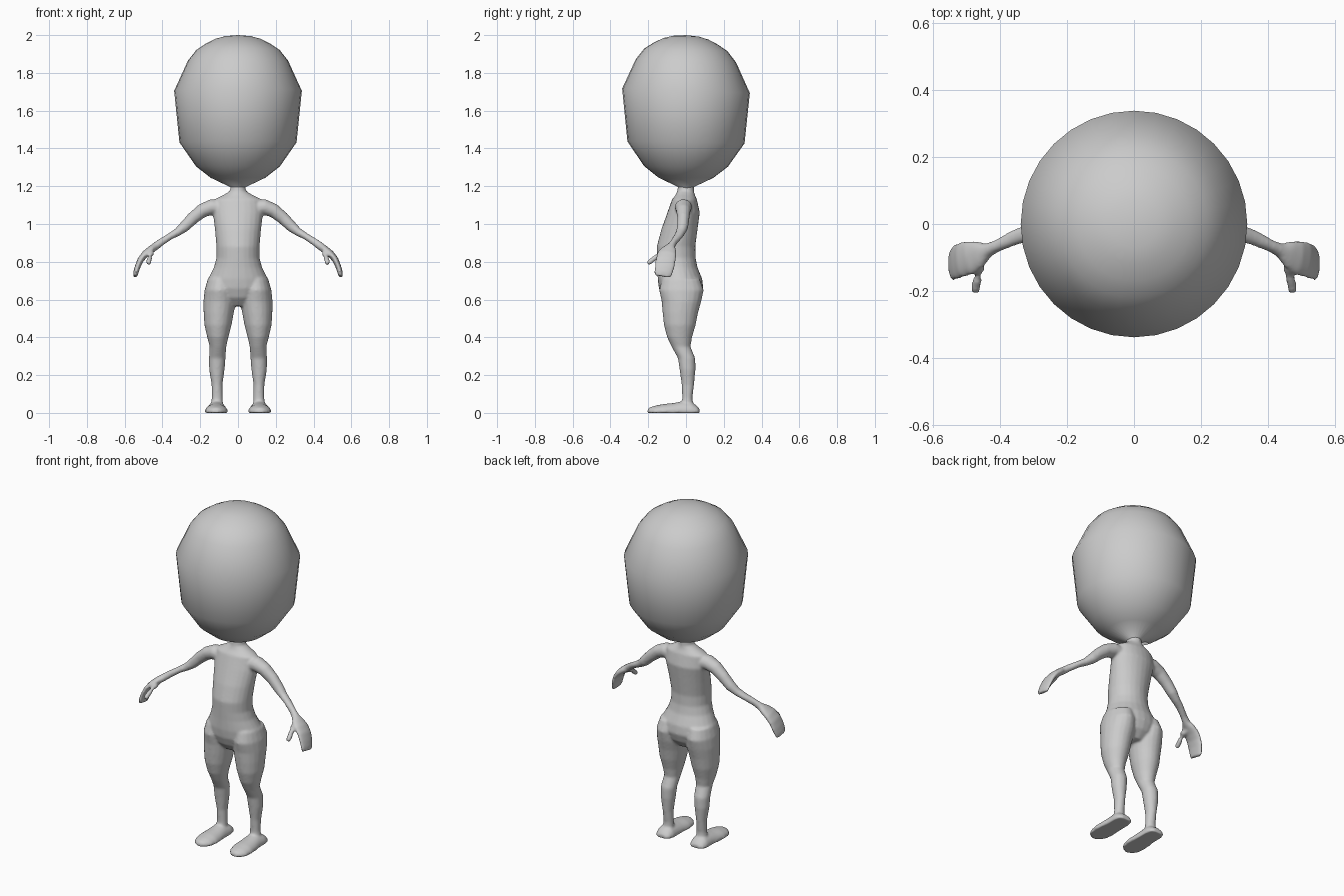
import bpy, bmesh, math
from mathutils import Vector

skin = bpy.data.materials.new("light_grey")
skin.diffuse_color = (0.6, 0.6, 0.6, 1)


def loft(bm, rings, mode="path", sides=20, floor=None):
    """Skin ellipses (x, y, z, half width, half depth).
    flat: rings in XY.  upright: rings in XZ.  path: rings across the path,
    half width running along Y and half depth across the thickness."""
    loops = []
    pts = [Vector(r[:3]) for r in rings]
    for i, (x, y, z, a, b) in enumerate(rings):
        if mode == "flat":
            u, v = Vector((1, 0, 0)), Vector((0, 1, 0))
        elif mode == "upright":
            u, v = Vector((1, 0, 0)), Vector((0, 0, 1))
        else:
            t = (pts[min(i + 1, len(pts) - 1)] - pts[max(i - 1, 0)]).normalized()
            ref = Vector((0, 1, 0)) if abs(t.y) < 0.8 else Vector((1, 0, 0))
            u = (ref - t * ref.dot(t)).normalized()
            v = t.cross(u)
        loop = []
        for k in range(sides):
            ang = 2 * math.pi * k / sides
            p = pts[i] + u * a * math.cos(ang) + v * b * math.sin(ang)
            if floor is not None:
                p.z = max(p.z, floor)
            loop.append(bm.verts.new(p))
        loops.append(loop)
    faces = [bm.faces.new(loops[0][::-1]), bm.faces.new(loops[-1])]
    for l0, l1 in zip(loops, loops[1:]):
        for k in range(sides):
            n = (k + 1) % sides
            faces.append(bm.faces.new((l0[k], l0[n], l1[n], l1[k])))
    bmesh.ops.recalc_face_normals(bm, faces=faces)


def make_object(name, bm):
    mesh = bpy.data.meshes.new(name)
    bm.to_mesh(mesh)
    bm.free()
    obj = bpy.data.objects.new(name, mesh)
    bpy.context.collection.objects.link(obj)
    mesh.materials.append(skin)
    mesh.polygons.foreach_set("use_smooth", [True] * len(mesh.polygons))
    return obj


# Head: turned profile narrowing to the neck, tipped back slightly
profile = [(0.07, 1.994), (0.12, 1.98), (0.17, 1.955), (0.22, 1.922),
           (0.265, 1.865), (0.338, 1.705), (0.31, 1.432), (0.222, 1.305),
           (0.145, 1.245), (0.04, 1.195), (0.036, 1.175)]
bm = bmesh.new()
loft(bm, [(0, 0, z, r, r) for r, z in profile], "flat", 32)
tip = bm.verts.new((0, 0, 2.0))
cap = max(bm.faces, key=lambda f: f.calc_center_median().z)
edges = list(cap.edges)
bm.faces.remove(cap)
for e in edges:
    bm.faces.new((*e.verts, tip))
bmesh.ops.recalc_face_normals(bm, faces=bm.faces)
for v in bm.verts:
    fade = min(1, max(0, (v.co.z - 1.2) / 0.5))
    v.co.z -= 0.035 * v.co.y * fade
make_object("head", bm)

# Body: neck, torso and pelvis
bm = bmesh.new()
torso = [(0, 0, 1.21, .038, .042), (0, -.002, 1.175, .042, .044),
         (0, -.004, 1.155, .075, .05), (0, -.008, 1.13, .125, .066),
         (0, -.013, 1.06, .133, .086), (0, -.035, .97, .122, .096),
         (0, -.053, .88, .114, .102), (0, -.051, .82, .114, .102),
         (0, -.045, .77, .128, .106), (0, -.032, .71, .158, .118),
         (0, -.026, .66, .165, .118), (0, -.025, .61, .13, .1),
         (0, -.025, .565, .06, .06)]
loft(bm, torso, "flat", 24)

for s in (-1, 1):
    # Leg from hip to ankle
    leg = [(.09, -.027, .71, .07, .1), (.097, -.024, .65, .08, .118),
           (.097, -.024, .59, .086, .105), (.102, -.03, .53, .08, .094),
           (.106, -.033, .465, .072, .084), (.107, -.034, .40, .056, .066),
           (.106, -.026, .35, .044, .05), (.11, .003, .29, .044, .046),
           (.112, .008, .23, .041, .042), (.111, .01, .15, .029, .033),
           (.11, .007, .08, .029, .027), (.112, .006, .03, .033, .032)]
    loft(bm, [(s * r[0], *r[1:]) for r in leg], "flat")

    # Foot: flat-soled, from heel to toe
    foot = [(.112, .072, .005, .03, .016), (.113, .06, .006, .046, .03),
            (.113, .03, .006, .053, .052), (.113, -.02, .006, .053, .055),
            (.114, -.07, .006, .058, .046), (.115, -.12, .006, .062, .041),
            (.116, -.165, .005, .055, .033), (.117, -.193, .005, .035, .024),
            (.117, -.203, .005, .018, .014)]
    loft(bm, [(s * r[0], *r[1:]) for r in foot], "upright", floor=0)

    # Arm from shoulder to wrist, flattening into the hand
    arm = [(.09, -.012, 1.085, .045, .042), (.14, -.014, 1.09, .045, .042),
           (.19, -.014, 1.07, .038, .037), (.24, -.014, 1.03, .032, .033),
           (.285, -.018, .985, .03, .029), (.32, -.028, .957, .025, .022),
           (.36, -.042, .934, .023, .018), (.41, -.066, .902, .018, .02),
           (.435, -.078, .883, .021, .021), (.462, -.09, .864, .042, .02),
           (.49, -.1, .842, .052, .019), (.515, -.107, .812, .054, .017),
           (.531, -.113, .775, .054, .015), (.54, -.12, .745, .05, .014),
           (.544, -.124, .722, .045, .011)]
    loft(bm, [(s * r[0], *r[1:]) for r in arm])

    # Thumb
    thumb = [(.468, -.1, .853, .018, .018), (.462, -.135, .842, .018, .017),
             (.467, -.165, .82, .014, .014), (.472, -.187, .803, .014, .014),
             (.473, -.203, .79, .012, .012)]
    loft(bm, [(s * r[0], *r[1:]) for r in thumb])

body = make_object("body", bm)

# Fuse the limbs into one continuous skin and relax it
fuse = body.modifiers.new("fuse", 'REMESH')
fuse.mode = 'VOXEL'
fuse.voxel_size = 0.007
fuse.use_smooth_shade = True
relax = body.modifiers.new("relax", 'SMOOTH')
relax.factor = 0.5
relax.iterations = 6
